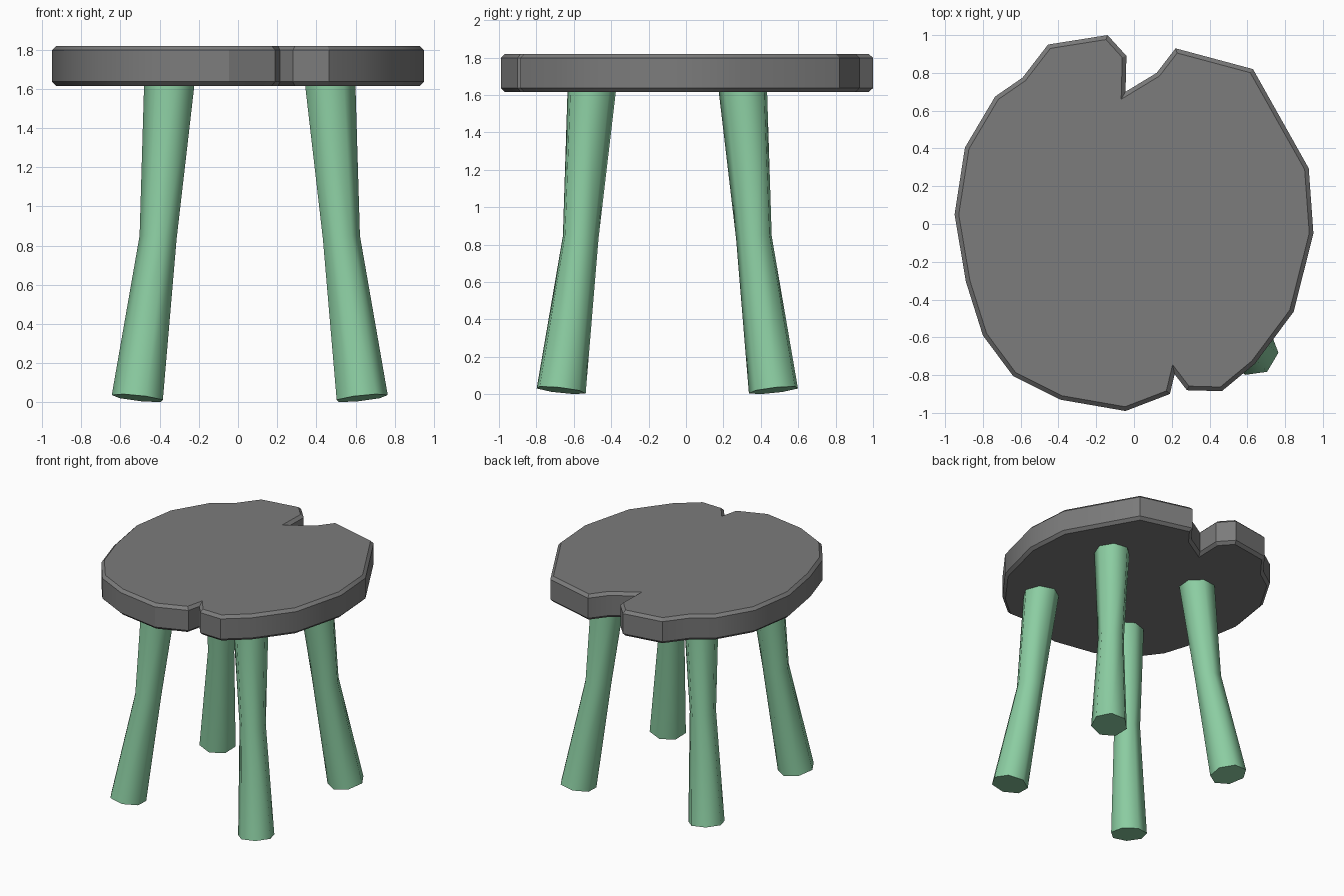
import bpy, bmesh, math

cube = bpy.data.objects.get("Cube")
if cube:
    bpy.data.objects.remove(cube, do_unlink=True)


def make_material(name, colour):
    mat = bpy.data.materials.new(name)
    mat.use_nodes = True
    mat.diffuse_color = (*colour, 1)
    mat.node_tree.nodes["Principled BSDF"].inputs["Base Color"].default_value = (*colour, 1)
    return mat


def finish(bm, name, mat):
    """Turn the bmesh into a shaded object with one material."""
    bmesh.ops.recalc_face_normals(bm, faces=bm.faces)
    mesh = bpy.data.meshes.new(name)
    bm.to_mesh(mesh)
    bm.free()
    mesh.materials.append(mat)
    obj = bpy.data.objects.new(name, mesh)
    bpy.context.collection.objects.link(obj)
    bpy.ops.object.select_all(action='DESELECT')
    obj.select_set(True)
    bpy.context.view_layer.objects.active = obj
    return obj


grey = make_material("seat grey", (0.2, 0.2, 0.2))
green = make_material("leg green", (0.26, 0.61, 0.36))

# Seat: a rough slab outline with two split notches, extruded and chamfered
SEAT_BOTTOM, SEAT_TOP = 1.615, 1.82
outline = [
    (-.14, 1), (-.04, .89), (-.045, .7), (.12, .8), (.22, .93), (.63, .82),
    (.925, .295), (.95, -.05), (.845, -.465), (.64, -.74), (.465, -.885),
    (.28, -.88), (.215, -.795), (.19, -.9), (-.045, -.99), (-.39, -.93),
    (-.64, -.805), (-.8, -.59), (-.89, -.305), (-.95, .05), (-.895, .405),
    (-.735, .675), (-.59, .775), (-.455, .95),
]
bm = bmesh.new()
base = bm.faces.new([bm.verts.new((x, y, SEAT_BOTTOM)) for x, y in outline])
extruded = bmesh.ops.extrude_face_region(bm, geom=[base], use_keep_orig=True)["geom"]
for item in extruded:
    if isinstance(item, bmesh.types.BMVert):
        item.co.z = SEAT_TOP
bmesh.ops.recalc_face_normals(bm, faces=bm.faces)
rims = [e for e in bm.edges if abs(e.verts[0].co.z - e.verts[1].co.z) < 0.01]
bmesh.ops.bevel(bm, geom=rims, offset=0.022, segments=1, affect='EDGES')
finish(bm, "seat", grey)
bpy.ops.object.shade_smooth_by_angle(angle=math.radians(28))

# Legs: seven-sided, pinched at the knee, splayed outward and mirrored
# around the centre of the leg layout
SIDES = 7
CENTRE_X, CENTRE_Y = 0.06, -0.10
# each ring: distance out in x and y, height, radius, slope of the ring
RINGS = [(0.57, 0.021, 0.135, 0.11),
         (0.465, 0.84, 0.098, 0.09),
         (0.405, 1.65, 0.134, 0.05)]


def make_leg(name, side_x, side_y):
    bm = bmesh.new()
    loops = []
    for out, height, radius, slope in RINGS:
        loop = []
        for i in range(SIDES):
            angle = math.tau * i / SIDES + math.radians(5)
            dx, dy = radius * math.cos(angle), radius * math.sin(angle)
            loop.append(bm.verts.new((CENTRE_X + side_x * (out + dx),
                                      CENTRE_Y + side_y * (out + dy),
                                      height + slope * (dx + dy))))
        loops.append(loop)
    for low, high in zip(loops, loops[1:]):
        for i in range(SIDES):
            j = (i + 1) % SIDES
            bm.faces.new((low[i], low[j], high[j], high[i]))
    bm.faces.new(loops[0])
    bm.faces.new(loops[-1])
    finish(bm, name, green)
    bpy.ops.object.shade_smooth_by_angle(angle=math.radians(60))


for depth, side_y in (("front", -1), ("back", 1)):
    for hand, side_x in (("left", 1), ("right", -1)):
        make_leg(f"{depth}_{hand}_leg", side_x, side_y)
